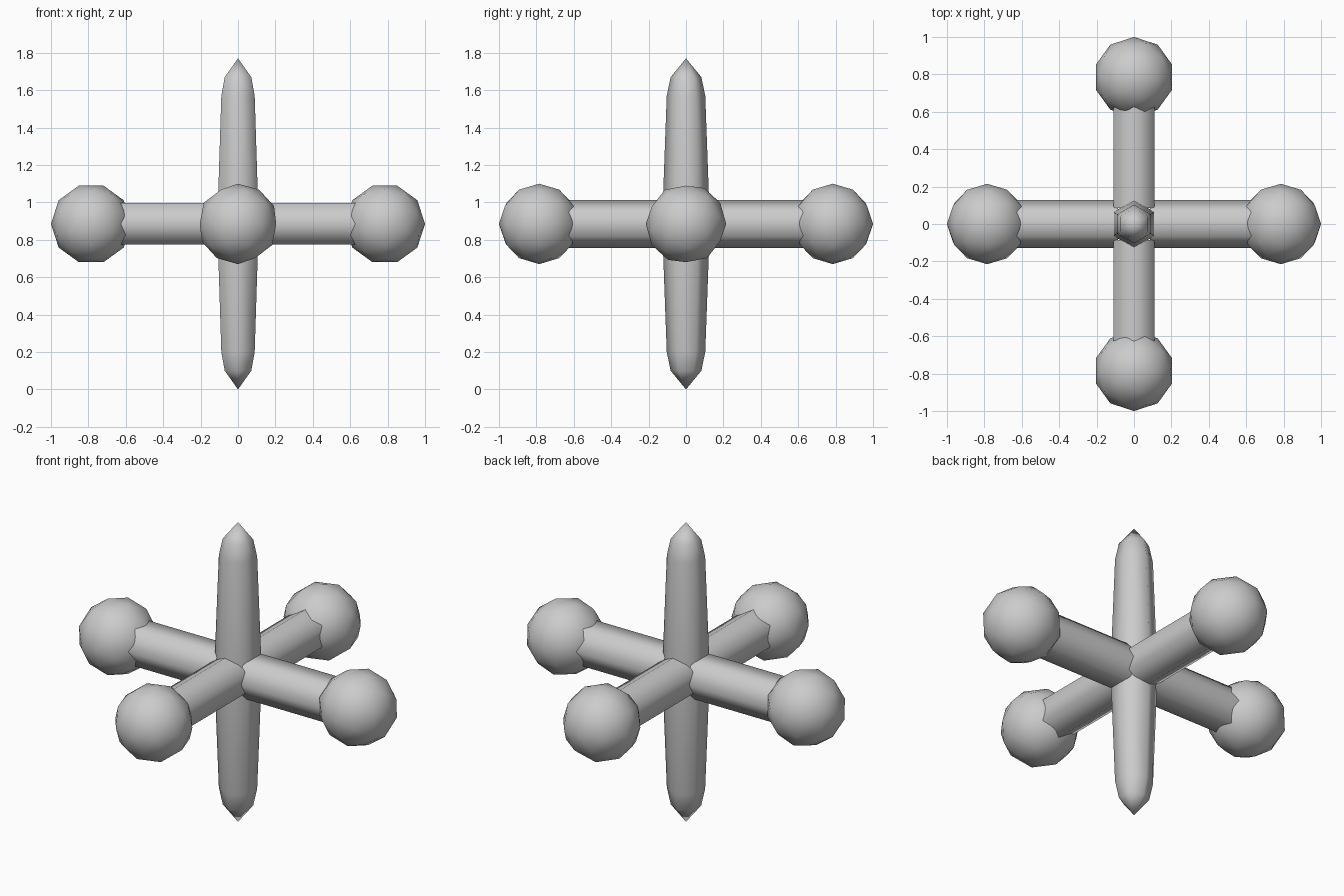
import bpy, bmesh, math
from mathutils import Matrix, Vector

if "Cube" in bpy.data.objects:
    bpy.data.objects.remove(bpy.data.objects["Cube"])

CZ = 0.885      # height of the hub
BULB_R = 0.215
BULB_C = 0.785  # distance of bulb centres from the hub
ARM_R = 0.128


def finish(name, bm):
    bmesh.ops.recalc_face_normals(bm, faces=bm.faces)
    me = bpy.data.meshes.new(name)
    bm.to_mesh(me)
    bm.free()
    ob = bpy.data.objects.new(name, me)
    bpy.context.collection.objects.link(ob)
    bpy.ops.object.select_all(action='DESELECT')
    ob.select_set(True)
    bpy.context.view_layer.objects.active = ob
    bpy.ops.object.shade_smooth_by_angle(angle=math.radians(65))
    return ob


def bridge(bm, a, b):
    n = len(a)
    for i in range(n):
        bm.faces.new((a[i], a[(i + 1) % n], b[(i + 1) % n], b[i]))


# Six-sided spindle with pointed ends
bm = bmesh.new()
rings = []
for z, r in [(0.10, 0.082), (0.20, 0.103), (CZ, 0.128), (1.57, 0.103), (1.67, 0.082)]:
    rings.append([bm.verts.new((r * math.sin(i * math.pi / 3), r * math.cos(i * math.pi / 3), z))
                  for i in range(6)])
for a, b in zip(rings, rings[1:]):
    bridge(bm, a, b)
for z, ring in ((0, rings[0]), (2 * CZ, rings[-1])):
    tip = bm.verts.new((0, 0, z))
    for i in range(6):
        bm.faces.new((tip, ring[i], ring[(i + 1) % 6]))
finish("spindle", bm)

# Axis swap taking y to x, z to y and x to z
cyc = Matrix(((0, 1, 0, 0), (0, 0, 1, 0), (1, 0, 0, 0), (0, 0, 0, 1)))
lift = Matrix.Translation((0, 0, CZ))

for axis, turn in (("x", cyc), ("y", Matrix.Identity(4))):
    for side, s in (("plus", 1), ("minus", -1)):
        # Open hexagonal arm running from the hub into the bulb
        bm = bmesh.new()
        ends = []
        for d in (0.085, 0.635):
            ring = []
            for i in range(6):
                u = ARM_R * math.sin(i * math.pi / 3)
                v = ARM_R * math.cos(i * math.pi / 3)
                p = (s * d, v, u) if axis == "x" else (u, s * d, v)
                ring.append(bm.verts.new(lift @ Vector(p)))
            ends.append(ring)
        bridge(bm, *ends)
        finish(f"arm_{axis}_{side}", bm)

        # Low-poly ball on the end of the arm
        bm = bmesh.new()
        m = lift @ turn @ Matrix.Translation((0, s * BULB_C, 0))
        bmesh.ops.create_icosphere(bm, subdivisions=2, radius=BULB_R, matrix=m)
        finish(f"bulb_{axis}_{side}", bm)
